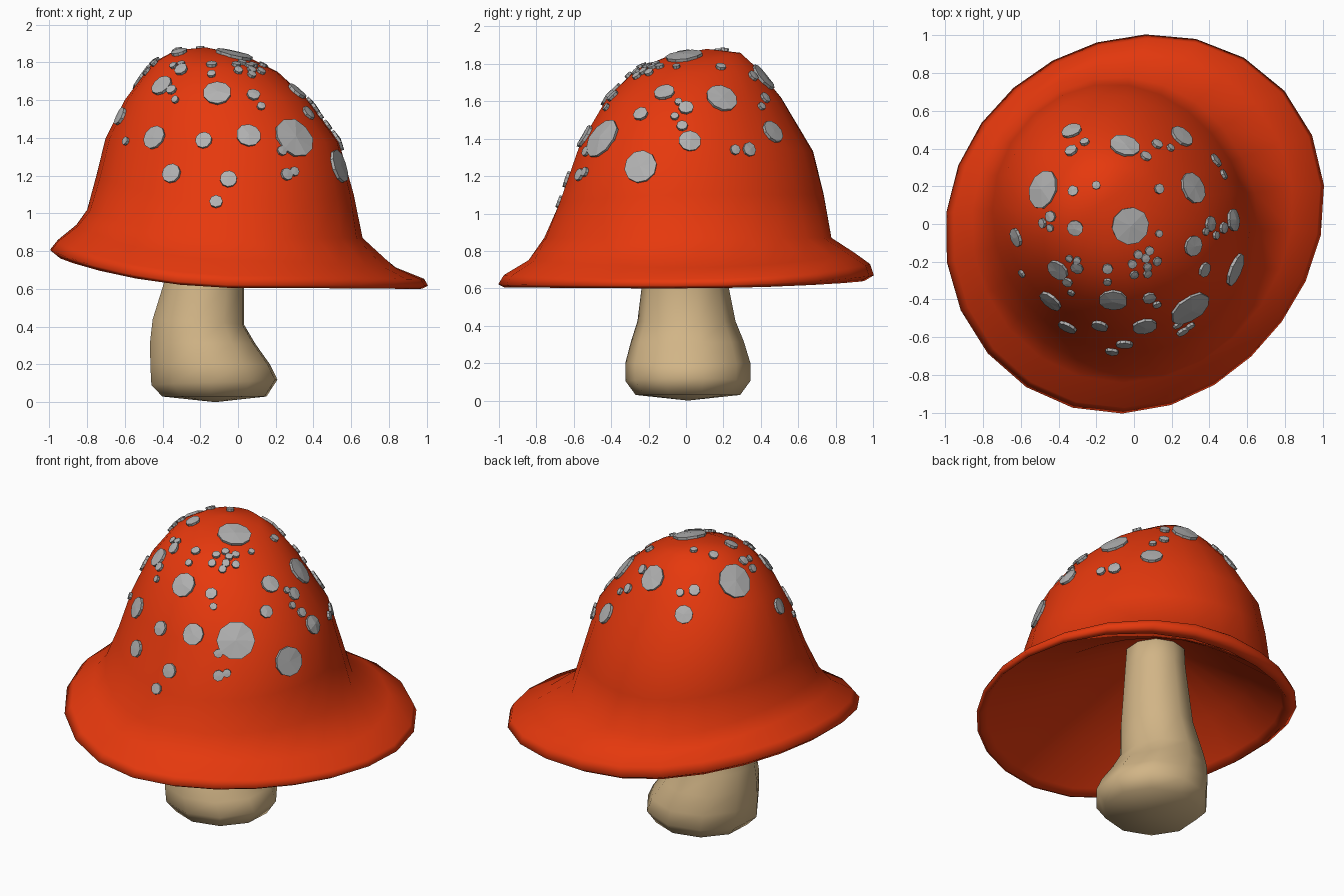
import bpy, bmesh, math
from mathutils import Vector
from mathutils.bvhtree import BVHTree


def material(name, rgb):
    m = bpy.data.materials.new(name)
    m.diffuse_color = (*rgb, 1)
    return m


RED = material("cap red", (0.79, 0.040, 0.004))
TAN = material("stem tan", (0.64, 0.46, 0.24))
GREY = material("spot grey", (0.44, 0.44, 0.44))


def finish(bm, name, mat, smooth):
    me = bpy.data.meshes.new(name)
    bm.to_mesh(me)
    me.materials.append(mat)
    for p in me.polygons:
        p.use_smooth = smooth
    ob = bpy.data.objects.new(name, me)
    bpy.context.collection.objects.link(ob)
    return ob


def ring_points(ring, n):
    """Tilted oval from its left, right, front, back extents, their heights and a diagonal skew."""
    xl, xr, yf, yb, zl, zr, zf, zb, d = ring
    pts = []
    for i in range(n):
        a = math.radians(86.5) + 2 * math.pi * i / n
        c, s = math.cos(a), math.sin(a)
        k = 1 + d * math.sin(2 * a) * (1 + .4 * c)
        z = c * c * (zr if c > 0 else zl) + s * s * (zb if s > 0 else zf)
        pts.append(((xl + xr) / 2 + k * c * (xr - xl) / 2,
                    (yf + yb) / 2 + k * s * (yb - yf) / 2, z))
    return pts


def loft(rings, n, start, end):
    """Skin through the rings, closed by a point at each end."""
    bm = bmesh.new()
    rows = [[bm.verts.new(p) for p in ring_points(r, n)] for r in rings]
    bottom, top = bm.verts.new(start), bm.verts.new(end)
    for i in range(n):
        j = (i + 1) % n
        bm.faces.new((bottom, rows[0][j], rows[0][i]))
        bm.faces.new((top, rows[-1][i], rows[-1][j]))
        for lo, hi in zip(rows, rows[1:]):
            bm.faces.new((lo[i], lo[j], hi[j], hi[i]))
    bmesh.ops.recalc_face_normals(bm, faces=bm.faces[:])
    return bm


# Cap: shallow hollow underside out to the lip, around the rim and up to the crown
cap = [
    (-.33, .03, -.17, .21, 1.12, 1.12, 1.12, 1.12, .0),
    (-.70, .58, -.64, .65, .95, .80, .82, .84, .0),
    (-.91, .93, -.93, .92, .805, .635, .64, .675, .05),
    (-.95, .97, -.97, .95, .768, .60, .605, .64, .05),
    (-1.00, 1.00, -1.00, 1.00, .81, .615, .62, .67, .05),
    (-.96, .98, -.97, .98, .86, .65, .67, .73, .05),
    (-.86, .84, -.84, .90, .94, .71, .75, .79, .03),
    (-.80, .66, -.76, .78, 1.02, .87, .87, .87, -.01),
    (-.75, .61, -.68, .74, 1.20, 1.10, 1.05, 1.10, -.04),
    (-.70, .53, -.565, .68, 1.40, 1.38, 1.37, 1.33, -.055),
    (-.60, .37, -.42, .51, 1.60, 1.60, 1.62, 1.62, -.05),
    (-.45, .21, -.27, .39, 1.80, 1.75, 1.77, 1.77, -.02),
    (-.33, .05, -.10, .29, 1.865, 1.83, 1.84, 1.86, .0),
]
bm = loft(cap, 24, (-.15, .02, 1.13), (-.17, .11, 1.88))
cap_tree = BVHTree.FromBMesh(bm)
finish(bm, "cap", RED, True)

# Stem: bulging foot leaning into a slim neck inside the cap
stem = [(a, b, c, d, zl, zr, (zl + zr) / 2, (zl + zr) / 2, 0) for a, b, c, d, zl, zr in [
    (-.41, .16, -.27, .29, .03, .03),
    (-.47, .22, -.325, .345, .09, .12),
    (-.475, .18, -.325, .345, .20, .20),
    (-.475, .10, -.295, .31, .32, .31),
    (-.46, .04, -.26, .265, .44, .41),
    (-.40, .04, -.235, .225, .63, .62),
    (-.34, .03, -.18, .20, 1.0, 1.0),
    (-.33, .02, -.16, .19, 1.2, 1.2)]]
finish(loft(stem, 10, (-.12, .01, 0), (-.15, .02, 1.21)), "stem", TAN, True)

# Spots: (x, y, radius) dropped from above, (x, z, radius) pressed on from the front
from_top = [
    (-.02, -.01, .10), (-.48, .18, .105), (-.05, .41, .08), (.31, .19, .085),
    (-.33, .49, .055), (.25, .46, .065), (-.33, .385, .035), (-.26, .43, .025),
    (.12, .42, .03), (.19, .40, .022), (.06, .355, .03), (.43, .335, .038),
    (.47, .26, .028), (-.32, .175, .028), (-.20, .205, .023), (.13, .185, .027),
    (-.31, -.02, .042), (-.44, .04, .03), (-.48, .005, .026), (-.44, -.02, .02),
    (-.62, -.07, .05), (-.59, -.26, .022), (-.40, -.24, .06), (-.30, -.23, .035),
    (-.34, -.18, .02), (-.30, -.19, .02), (-.35, -.305, .028), (-.33, -.36, .02),
    (-.14, -.235, .028), (.13, -.05, .02), (.31, -.115, .055), (.40, 0, .04),
    (.375, -.04, .02), (.43, -.06, .022), (.47, -.02, .03), (.53, .02, .06),
    (.37, -.24, .04), (.53, -.24, .09)]
# tight cluster of tiny spots near the crown
from_top += [(x, y, .024) for x, y in [(-.01, -.21), (.02, -.16), (.06, -.18), (.08, -.14),
                                       (.12, -.195), (.07, -.225), (0, -.265), (.07, -.26)]]
from_front = [
    (-.44, 1.40, .065), (-.11, 1.635, .075), (.08, 1.625, .035), (.12, 1.565, .022),
    (-.35, 1.21, .052), (-.18, 1.385, .045), (.055, 1.41, .065), (.30, 1.40, .115),
    (-.05, 1.18, .045), (-.115, 1.06, .035), (.255, 1.205, .034), (.295, 1.22, .026),
    (.23, 1.33, .027), (-.14, 1.735, .022)]
rays = [(Vector((x, y, 3)), Vector((0, 0, -1)), r) for x, y, r in from_top]
rays += [(Vector((x, -3, z)), Vector((0, 1, 0)), r) for x, z, r in from_front]

spots = bmesh.new()
for origin, direction, r in rays:
    hit, nor, _, _ = cap_tree.ray_cast(origin, direction)
    if hit is None:
        continue
    u = nor.orthogonal().normalized()
    v = nor.cross(u)
    n = 10 if r > .04 else 8
    low, high = [], []
    # rim points hug the cap, then a thin raised face is laid over them
    for i in range(n):
        a = 2 * math.pi * i / n
        p, pn, _, _ = cap_tree.find_nearest(hit + (u * math.cos(a) + v * math.sin(a)) * r)
        low.append(spots.verts.new(p))
        high.append(spots.verts.new(p + pn * .016))
    mid = spots.verts.new(hit + nor * .018)
    for i in range(n):
        j = (i + 1) % n
        spots.faces.new((low[i], low[j], high[j], high[i]))
        spots.faces.new((mid, high[i], high[j]))
finish(spots, "cap_spots", GREY, False)
